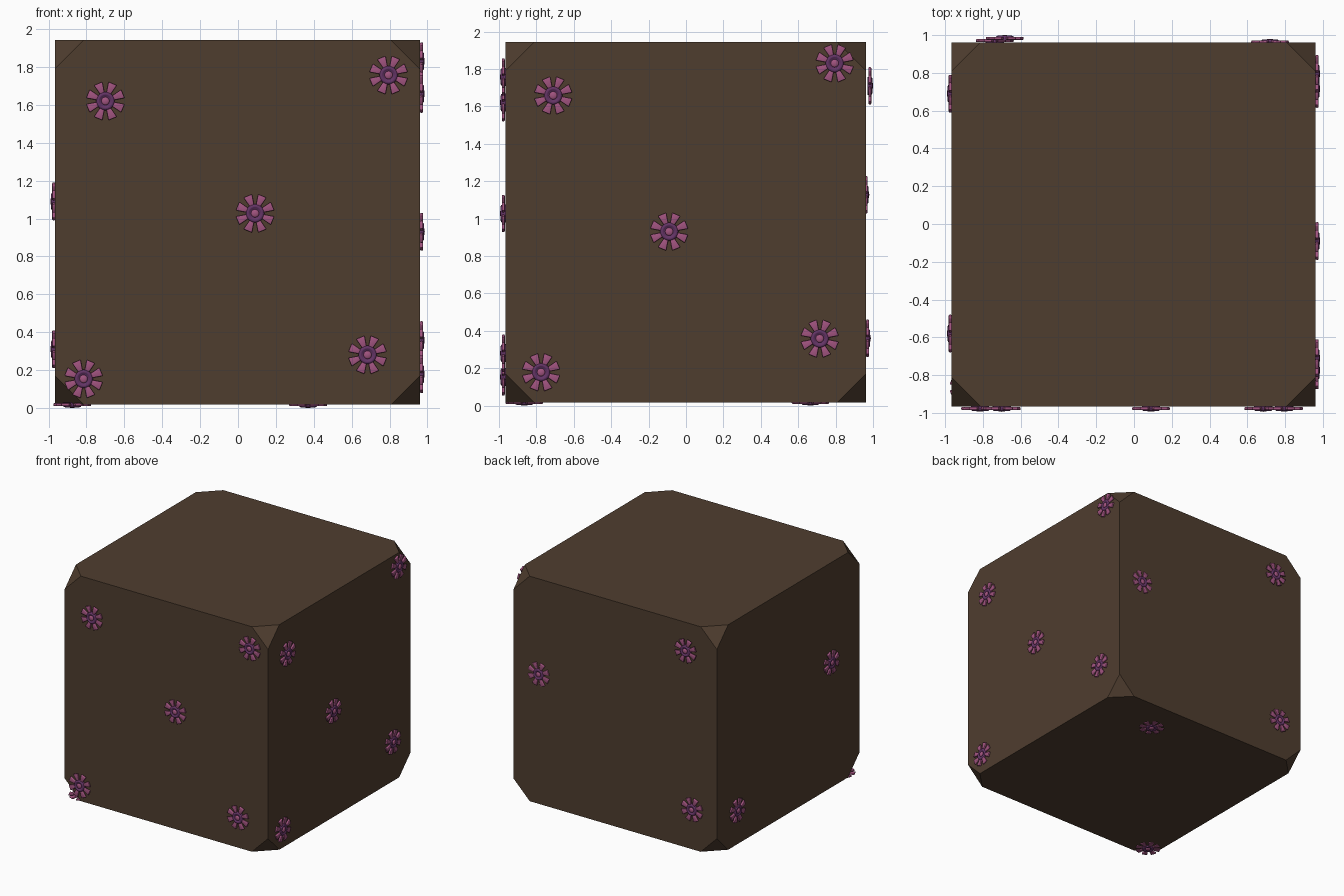
import bpy, bmesh, math
from mathutils import Matrix, Vector

if "Cube" in bpy.data.objects:
    bpy.data.objects.remove(bpy.data.objects["Cube"])


def material(name, rgb):
    m = bpy.data.materials.new(name)
    m.diffuse_color = (*rgb, 1)
    m.use_nodes = True
    m.node_tree.nodes["Principled BSDF"].inputs["Base Color"].default_value = m.diffuse_color
    return m


brown = material("dark brown", (0.078, 0.047, 0.028))
pink = material("dusky pink", (0.36, 0.088, 0.215))
purple = material("deep purple", (0.125, 0.034, 0.13))


def add_object(name, mesh, matrix=Matrix()):
    ob = bpy.data.objects.new(name, mesh)
    ob.matrix_world = matrix
    bpy.context.collection.objects.link(ob)
    return ob


# Body: a cube with its eight corners cut off
LO = Vector((-0.966, -0.965, 0.017))
HI = Vector((0.960, 0.962, 1.943))
CUT = 0.153
bm = bmesh.new()
for ix in (0, 1):
    for iy in (0, 1):
        for iz in (0, 1):
            side = (ix, iy, iz)
            corner = Vector([HI[k] if side[k] else LO[k] for k in range(3)])
            for k in range(3):
                p = corner.copy()
                p[k] += -CUT if side[k] else CUT
                bm.verts.new(p)
bmesh.ops.convex_hull(bm, input=bm.verts[:])
bmesh.ops.dissolve_limit(bm, angle_limit=0.02, verts=bm.verts[:], edges=bm.edges[:])
bmesh.ops.recalc_face_normals(bm, faces=bm.faces[:])
body = bpy.data.meshes.new("block_body")
bm.to_mesh(body)
bm.free()
body.materials.append(brown)
add_object("block_body", body)


# Flower: eight tapered petals round a purple ring with a pink centre
def lathe(bm, profile, n, mat):
    rings = []
    for r, z in profile:
        if r == 0:
            rings.append([bm.verts.new((0, 0, z))] * n)
        else:
            rings.append([bm.verts.new((r * math.cos(2 * math.pi * k / n),
                                        r * math.sin(2 * math.pi * k / n), z))
                          for k in range(n)])
    for a, b in zip(rings, rings[1:]):
        for k in range(n):
            j = (k + 1) % n
            loop = [a[k], a[j], b[j]] + ([b[k]] if b[k] is not b[j] else [])
            f = bm.faces.new(loop)
            f.material_index = mat
            f.smooth = True


bm = bmesh.new()
for i in range(8):
    turn = Matrix.Rotation(math.radians(22.5 + 45 * i), 4, 'Z')
    for v in bmesh.ops.create_cube(bm, size=1)["verts"]:
        outer = v.co.x > 0
        x = 0.1 if outer else 0.042
        y = math.copysign(0.024 if outer else 0.012, v.co.y)
        v.co = turn @ Vector((x, y, v.co.z * 0.016))
bmesh.ops.bevel(bm, geom=bm.edges[:], offset=0.005, segments=2, profile=0.5,
                affect='EDGES', clamp_overlap=True)
for f in bm.faces:
    f.smooth = True
lathe(bm, [(0.048, -0.012), (0.049, 0.004), (0.045, 0.011), (0.038, 0.014),
           (0.031, 0.012), (0.027, 0.007), (0, 0.007)], 20, 1)
lathe(bm, [(0.022, 0.004), (0.021, 0.012), (0.015, 0.016), (0, 0.017)], 12, 0)
flower = bpy.data.meshes.new("flower")
bm.to_mesh(flower)
bm.free()
flower.materials.append(pink)
flower.materials.append(purple)


def place(name, pos, normal, lift):
    n = Vector(normal)
    u = Vector((0, 0, 1)).cross(n) if abs(n.z) < 0.5 else Vector((1, 0, 0))
    v = n.cross(u)
    m = Matrix((u, v, n)).transposed().to_4x4()
    m.translation = Vector(pos) + n * lift
    add_object(name, flower, m)


# Flowers on each side of the block
for x, z in [(-0.70, 1.62), (0.795, 1.757), (0.09, 1.027), (-0.815, 0.153), (0.684, 0.28)]:
    place("front_flower", (x, LO.y, z), (0, -1, 0), 0.012)
for y, z in [(-0.71, 1.658), (-0.09, 0.93), (0.795, 1.83), (0.715, 0.358), (-0.775, 0.178)]:
    place("right_flower", (HI.x, y, z), (1, 0, 0), 0.009)
for x, z, lift in [(0.72, 1.127), (-0.684, 1.71), (-0.737, 0.36)] and \
        [(0.72, 1.127, 0.001), (-0.684, 1.71, 0.021), (-0.737, 0.36, 0.009)]:
    place("back_flower", (x, HI.y, z), (0, 1, 0), lift)
for y, z in [(-0.58, 1.09), (0.69, 0.31)]:
    place("left_flower", (LO.x, y, z), (-1, 0, 0), 0.007)
for x, y in [(-0.875, -0.865), (0.37, 0.665)]:
    place("bottom_flower", (x, y, LO.z), (0, 0, -1), 0.0)
